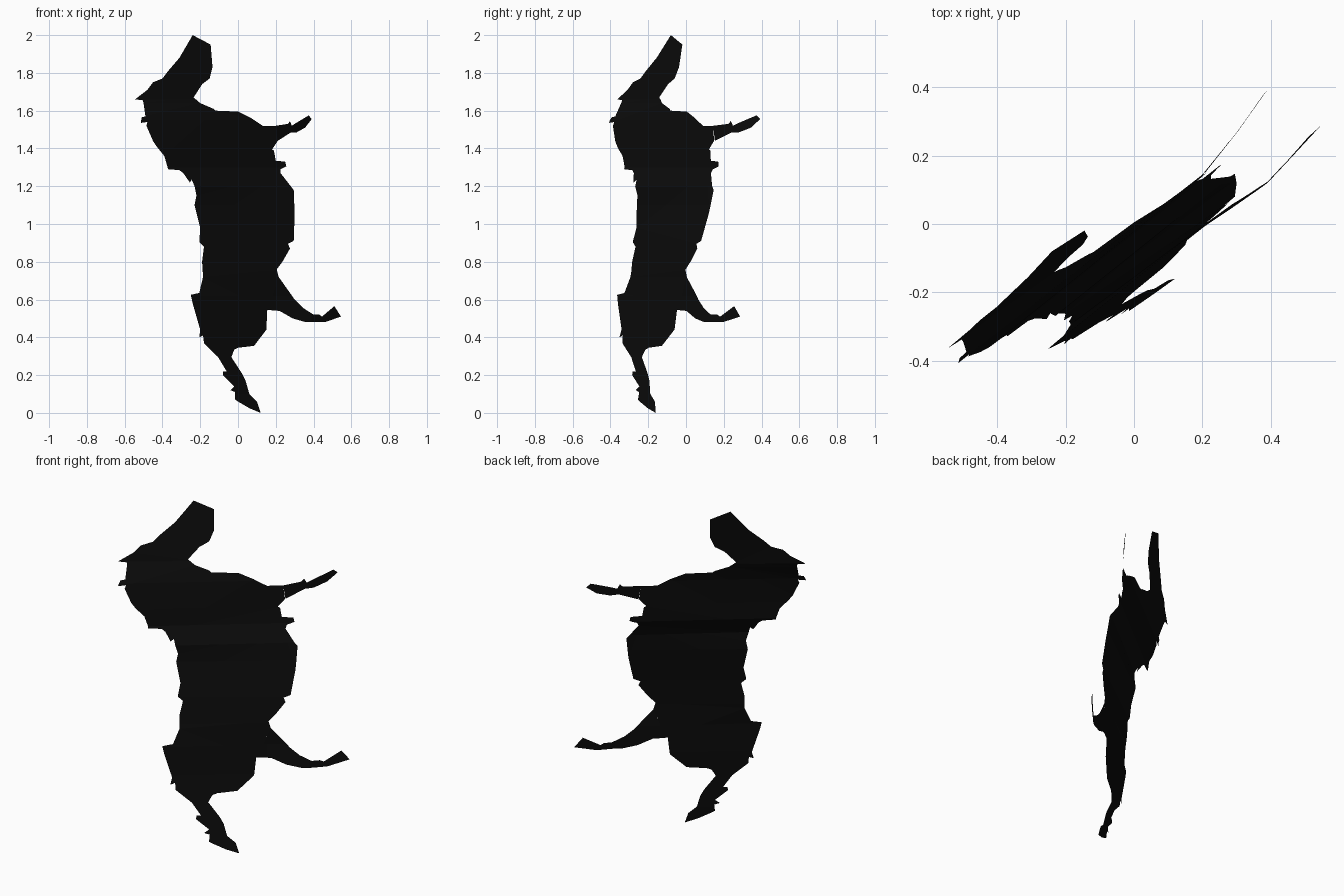
import bpy, bmesh
from mathutils import Vector

if "Cube" in bpy.data.objects:
    bpy.data.objects.remove(bpy.data.objects["Cube"])

# One flat near-black colour
black = bpy.data.materials.new("soft_black")
black.use_nodes = True
colour = (0.0035, 0.0035, 0.0035, 1)
black.diffuse_color = colour
bsdf = black.node_tree.nodes["Principled BSDF"]
bsdf.inputs["Base Color"].default_value = colour
bsdf.inputs["Roughness"].default_value = 0.9

# Sheet lean by height: z, slope of y over x, y where x is 0
LEAN = [(0, .8, -.256), (.1, .8, -.237), (.3, .8, -.205), (.45, .8, -.18),
        (.62, .8, -.165), (.75, .73, -.153), (.9, .72, -.135), (1.1, .74, -.09),
        (1.2, .8, -.085), (1.3, .79, -.03), (1.4, .8, -.022), (1.55, .77, -.008),
        (1.66, .71, .023), (2.0, .75, .10)]
# Extra bend of the side legs: x, y offset
UPPER_BEND = [(.2, 0), (.3, .045), (.39, .10)]
LOWER_BEND = [(.2, 0), (.39, -.015), (.54, .025)]


def interp(table, t):
    """Piecewise linear lookup, returning a list of values."""
    if t <= table[0][0]:
        return table[0][1:]
    for a, b in zip(table, table[1:]):
        if t <= b[0]:
            f = (t - a[0]) / (b[0] - a[0])
            return [p + (q - p) * f for p, q in zip(a[1:], b[1:])]
    return table[-1][1:]


def sheet(name, outline, bend=None):
    """Thin sheet: fill an x-z outline, cut it at the bends, then lean it."""
    bm = bmesh.new()
    face = bm.faces.new([bm.verts.new((x, 0, z)) for x, z in outline])
    face.normal_update()
    bmesh.ops.triangulate(bm, faces=[face])
    cuts = [(Vector((0, 0, row[0])), Vector((0, 0, 1))) for row in LEAN[1:-1]]
    cuts += [(Vector((row[0], 0, 0)), Vector((1, 0, 0))) for row in (bend or [])[:-1]]
    for co, no in cuts:
        bmesh.ops.bisect_plane(bm, geom=bm.verts[:] + bm.edges[:] + bm.faces[:],
                               dist=1e-5, plane_co=co, plane_no=no)
    for v in bm.verts:
        slope, base = interp(LEAN, v.co.z)
        v.co.y = slope * v.co.x + base + (interp(bend, v.co.x)[0] if bend else 0)
    bm.normal_update()
    for f in bm.faces:
        if f.normal.y > 0:
            f.normal_flip()
    mesh = bpy.data.meshes.new(name)
    bm.to_mesh(mesh)
    bm.free()
    mesh.materials.append(black)
    obj = bpy.data.objects.new(name, mesh)
    bpy.context.collection.objects.link(obj)
    return obj


# Head with its pointed side flap
sheet("head", [(-.24, 2.0), (-.145, 1.95), (-.135, 1.83), (-.15, 1.77), (-.19, 1.74),
               (-.235, 1.67), (-.20, 1.64), (-.50, 1.64), (-.505, 1.655), (-.545, 1.66),
               (-.48, 1.71), (-.45, 1.75), (-.40, 1.77), (-.37, 1.81), (-.31, 1.88)])

# Chest and shoulders
sheet("chest", [(-.50, 1.64), (-.20, 1.64), (-.13, 1.61), (-.12, 1.60), (0, 1.595),
                (.07, 1.56), (.13, 1.52), (.20, 1.52), (.21, 1.44), (.18, 1.395),
                (.19, 1.39), (.20, 1.335), (.225, 1.29), (.225, 1.27), (-.29, 1.27),
                (-.31, 1.285), (-.37, 1.29), (-.39, 1.36), (-.43, 1.41), (-.45, 1.44),
                (-.485, 1.52), (-.48, 1.54), (-.515, 1.535), (-.51, 1.565), (-.49, 1.57)])

# Small tuft below the upper leg
sheet("side_tuft", [(.20, 1.335), (.25, 1.33), (.256, 1.305), (.225, 1.29)])

# Long belly
sheet("belly", [(-.29, 1.27), (.225, 1.27), (.295, 1.18), (.30, 1.05), (.295, .91),
                (.265, .895), (.275, .87), (.235, .80), (.205, .76), (.215, .72),
                (-.185, .72), (-.19, .80), (-.18, .88), (-.205, .905), (-.20, .98),
                (-.23, 1.10), (-.22, 1.15), (-.23, 1.20), (-.245, 1.235), (-.255, 1.22)])

# Rump
sheet("rump", [(-.185, .72), (.215, .72), (.155, .545), (.15, .44), (.085, .355),
               (.0, .345), (-.02, .335), (-.035, .295), (-.105, .295), (-.18, .37),
               (-.185, .41), (-.205, .40), (-.20, .44), (-.24, .58), (-.25, .625),
               (-.205, .635)])

# Legs reaching out to the side
sheet("upper_leg", [(.20, 1.52), (.265, 1.53), (.275, 1.545), (.285, 1.52), (.30, 1.53),
                    (.375, 1.575), (.39, 1.555), (.355, 1.51), (.31, 1.485),
                    (.28, 1.485), (.21, 1.44)], UPPER_BEND)
sheet("lower_leg", [(.215, .72), (.30, .60), (.345, .555), (.40, .52), (.43, .52),
                    (.445, .51), (.51, .565), (.545, .51), (.46, .48), (.36, .48),
                    (.29, .50), (.22, .54), (.155, .545)], LOWER_BEND)

# Leg pointing down
sheet("bottom_leg", [(-.035, .295), (.02, .21), (.04, .17), (.06, .10), (.10, .06),
                     (.12, .0), (.06, .025), (.0, .06), (-.015, .07), (-.015, .11),
                     (-.04, .12), (-.02, .14), (-.08, .20), (-.08, .22), (-.06, .22),
                     (-.105, .295)])
